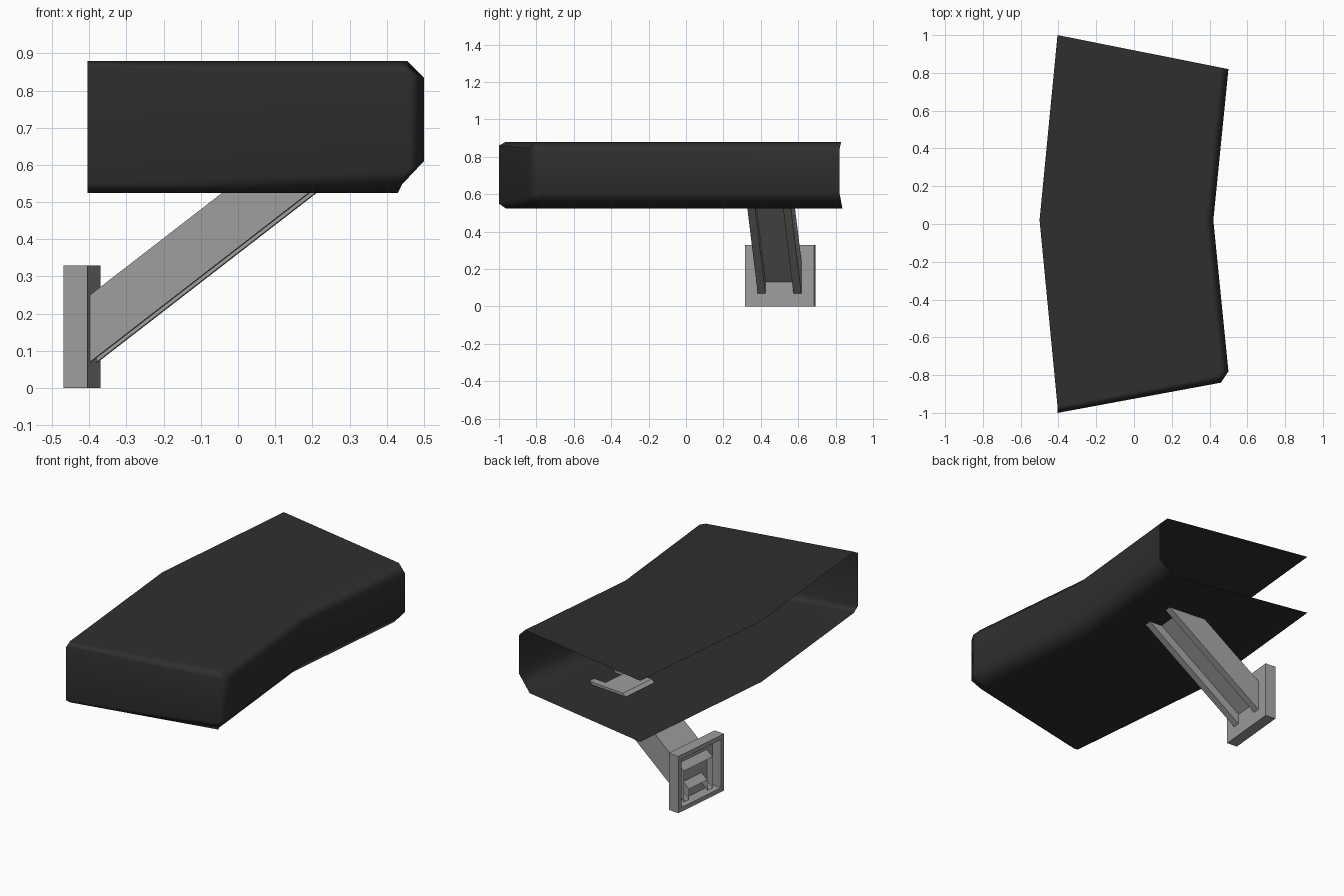
import bpy, bmesh, math
from mathutils import Matrix, Vector

if "Cube" in bpy.data.objects:
    bpy.data.objects.remove(bpy.data.objects["Cube"])


def material(name, v):
    m = bpy.data.materials.new(name)
    m.diffuse_color = (v, v, v, 1)
    m.use_nodes = True
    m.node_tree.nodes["Principled BSDF"].inputs["Base Color"].default_value = m.diffuse_color
    return m


DARK = material("dark rubber", 0.028)
GREY = material("grey metal", 0.34)


def finish(name, bm, mat):
    mesh = bpy.data.meshes.new(name)
    bm.to_mesh(mesh)
    bm.free()
    mesh.materials.append(mat)
    ob = bpy.data.objects.new(name, mesh)
    bpy.context.collection.objects.link(ob)
    return ob


# Bumper shell: open sheet along the left side and the far end
Z0, Z1 = 0.525, 0.88
# x, y, inset direction, top (inset, drop), bottom (inset, rise)
PATH = [
    (0.50, 0.82, (-1, 0.20), (0.045, 0.045), (0.08, 0.085)),
    (0.42, 0.02, (-1, 0.00), (0.045, 0.045), (0.08, 0.085)),
    (0.50, -0.78, (-1, 0.10), (0.045, 0.045), (0.08, 0.085)),
    (0.46, -0.84, (-0.6, 0.9), (0.040, 0.035), (0.05, 0.06)),
    (-0.405, -1.00, (0, 1), (0.035, 0.02), (0.035, 0.025)),
]
bm = bmesh.new()
columns = []
for x, y, (dx, dy), (ti, td), (bi, br) in PATH:
    columns.append([bm.verts.new(p) for p in (
        (x + dx * bi, y + dy * bi, Z0),
        (x, y, Z0 + br),
        (x, y, Z1 - td),
        (x + dx * ti, y + dy * ti, Z1))])
for a, b in zip(columns, columns[1:]):
    for k in range(3):
        bm.faces.new((a[k], a[k + 1], b[k + 1], b[k]))
for k, z in ((0, Z0), (3, Z1)):
    mid = bm.verts.new((-0.50, 0.02, z))
    far = bm.verts.new((-0.405, 1.0, z))
    ring = [c[k] for c in columns]
    for loop in ([ring[0], ring[1], mid, far], ring[1:] + [mid]):
        bm.faces.new(loop if k == 0 else loop[::-1])
for f in bm.faces:
    f.smooth = True
shell = finish("bumper_shell", bm, DARK)
shell.modifiers.new("weighted", 'WEIGHTED_NORMAL')

# Bracket frame: local x points out of the plate, local y runs along it
PLACE = Matrix.Translation((-0.387, 0.5, 0)) @ Matrix.Rotation(math.radians(-5.4), 4, 'Z')

# Mounting plate with a recess in its back
bm = bmesh.new()
bmesh.ops.create_cube(bm, size=1, matrix=Matrix.Translation((-0.0325, 0, 0.165))
                      @ Matrix.Diagonal((0.065, 0.372, 0.33, 1)))
back = min(bm.faces, key=lambda f: f.calc_center_median().x)
bmesh.ops.inset_individual(bm, faces=[back], thickness=0.035)
floor = bmesh.ops.extrude_discrete_faces(bm, faces=[back])["faces"][0]
bmesh.ops.translate(bm, verts=floor.verts, vec=(0.06, 0, 0))
bmesh.ops.recalc_face_normals(bm, faces=bm.faces)
bm.transform(PLACE)
finish("mounting_plate", bm, GREY)

# Sloping channel arm: vertical cut at the plate, level cut in the shell
SLOPE, TOP = 0.77, 0.54
W, T = 0.117, 0.042
SECTION = [(-W, 0.07), (-W, 0.25), (W, 0.25), (W, 0.07),
           (W - T, 0.07), (W - T, 0.13), (T - W, 0.13), (T - W, 0.07)]
bm = bmesh.new()
START = -0.045
low = [bm.verts.new((START, v, z + START * SLOPE)) for v, z in SECTION]
high = [bm.verts.new(((TOP - z) / SLOPE, v, TOP)) for v, z in SECTION]
n = len(SECTION)
for i in range(n):
    j = (i + 1) % n
    bm.faces.new((low[i], low[j], high[j], high[i]))
bm.faces.new(high)
bmesh.ops.recalc_face_normals(bm, faces=bm.faces)
# make sure the top cap looks up
cap = max(bm.faces, key=lambda f: f.calc_center_median().z)
if cap.normal.z < 0:
    bmesh.ops.reverse_faces(bm, faces=bm.faces)
bm.transform(PLACE)
finish("channel_arm", bm, GREY)
